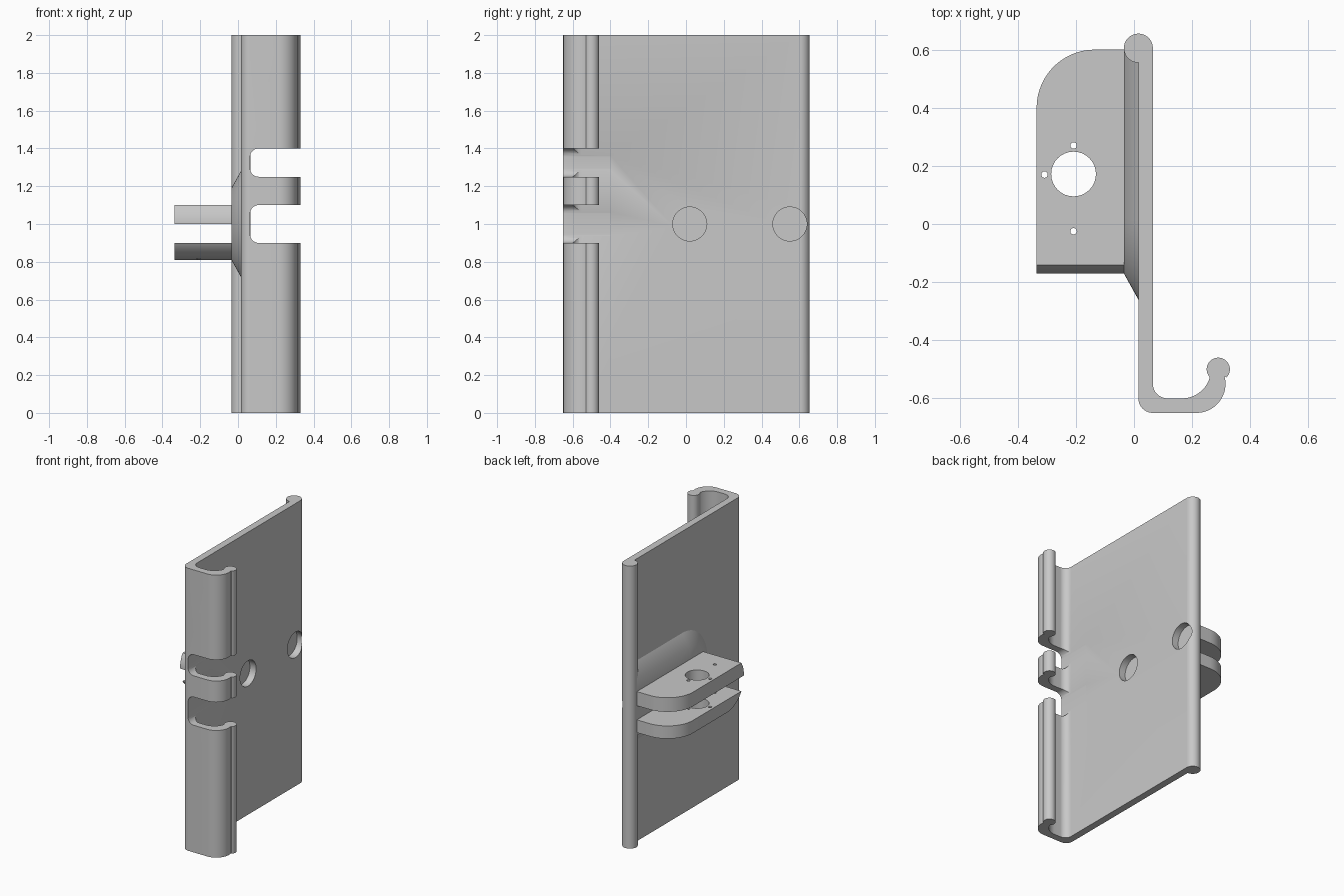
import bpy, bmesh
from math import sin, cos, radians, degrees, asin

old = bpy.data.objects.get("Cube")
if old:
    bpy.data.objects.remove(old, do_unlink=True)

grey = bpy.data.materials.new("plain_grey")
grey.use_nodes = True
colour = (0.58, 0.58, 0.58, 1)
grey.diffuse_color = colour
grey.node_tree.nodes["Principled BSDF"].inputs["Base Color"].default_value = colour


def arc(cx, cy, r, start, end, n=16):
    """Points along an arc, angles in degrees."""
    angles = [radians(start + (end - start) * i / n) for i in range(n + 1)]
    return [(cx + r * cos(a), cy + r * sin(a)) for a in angles]


def place(axis, p, d):
    """Put a 2D point at depth d along the named axis."""
    return {"x": (d, p[0], p[1]), "y": (p[0], d, p[1]), "z": (p[0], p[1], d)}[axis]


def loft(name, axis, lo, hi, bottom, top=None):
    """Solid between two matching outlines."""
    bm = bmesh.new()
    a = [bm.verts.new(place(axis, p, lo)) for p in bottom]
    b = [bm.verts.new(place(axis, p, hi)) for p in (top or bottom)]
    bm.faces.new(a[::-1])
    bm.faces.new(b)
    for i in range(len(a)):
        j = (i + 1) % len(a)
        bm.faces.new((a[i], a[j], b[j], b[i]))
    bmesh.ops.remove_doubles(bm, verts=bm.verts, dist=1e-5)
    bmesh.ops.recalc_face_normals(bm, faces=bm.faces)
    mesh = bpy.data.meshes.new(name)
    bm.to_mesh(mesh)
    bm.free()
    mesh.materials.append(grey)
    obj = bpy.data.objects.new(name, mesh)
    bpy.context.collection.objects.link(obj)
    return obj


def select(obj):
    bpy.ops.object.select_all(action="DESELECT")
    obj.select_set(True)
    bpy.context.view_layer.objects.active = obj


def cut(obj, cutter, operation="DIFFERENCE"):
    """Apply a boolean and throw the cutter away."""
    cutter.hide_render = True
    select(obj)
    mod = obj.modifiers.new("cut", "BOOLEAN")
    mod.operation, mod.object, mod.solver = operation, cutter, "EXACT"
    bpy.ops.object.modifier_apply(modifier=mod.name)
    bpy.data.objects.remove(cutter, do_unlink=True)


def smooth(obj):
    select(obj)
    bpy.ops.object.shade_smooth_by_angle(angle=radians(30))


# Upright plate with a round bead behind and a hooked lip in front
outline = (arc(0.015, 0.605, 0.05, 0, 270, 32)
           + arc(0.065, -0.6, 0.05, 180, 270)
           + arc(0.215, -0.55, 0.1, 270, 375)
           + arc(0.29, -0.5, 0.04, -45, 220, 28)
           + arc(0.165, -0.5, 0.1, -18, -90)
           + arc(0.115, -0.55, 0.05, 270, 180))
plate = loft("hooked_plate", "z", 0, 2, outline)

# Two rounded slots through the hook
for low, high in ((0.9, 1.1), (1.25, 1.4)):
    r, x = 0.045, 0.064
    slot = ([(0.5, low), (0.5, high)]
            + arc(x + r, high - r, r, 90, 180, 8)
            + arc(x + r, low + r, r, 180, 270, 8))
    cut(plate, loft("slot_cutter", "y", -0.8, -0.4, slot))

# Two round blind pockets in the plate face
for y in (0.02, 0.55):
    cut(plate, loft("pocket_cutter", "x", 0.016, 0.2, arc(y, 1, 0.09, 0, 360, 48)))
smooth(plate)

# Tapered boss behind the pockets
HUB, BACK, RADIUS = 0.02, 0.6, 0.19


def boss_outline(r):
    return arc(HUB, 1, r, 90, 270, 40) + [(BACK, 1 - r), (BACK, 1 + r)]


boss = loft("tapered_boss", "x", -0.035, 0.015, boss_outline(RADIUS), boss_outline(0.28))
smooth(boss)

# Pair of shelves whose front ends follow the round boss
bend = degrees(asin(0.1 / RADIUS))
for name, start, end in (("upper_shelf", 180 - bend, 180), ("lower_shelf", 180 + bend, 270)):
    front = arc(HUB, 1, RADIUS, start, end)
    shelf = loft(name, "x", -0.335, -0.03,
                 front + [(BACK, front[-1][1]), (BACK, front[0][1])])
    # Rounded outer back corner
    plan = [(0.1, 0.7), (0.1, -0.4), (-0.4, -0.4), (-0.4, 0.4)] + \
        arc(-0.135, 0.4, 0.2, 180, 90, 20) + [(-0.135, 0.7)]
    cut(shelf, loft("corner_cutter", "z", 0.5, 1.5, plan), "INTERSECT")
    # Large hole and three screw holes
    for x, y, r in ((-0.208, 0.172, 0.077), (-0.208, 0.27, 0.011),
                    (-0.308, 0.17, 0.011), (-0.208, -0.025, 0.011)):
        cut(shelf, loft("hole_cutter", "z", 0.5, 1.5, arc(x, y, r, 0, 360, 32)))
    smooth(shelf)
